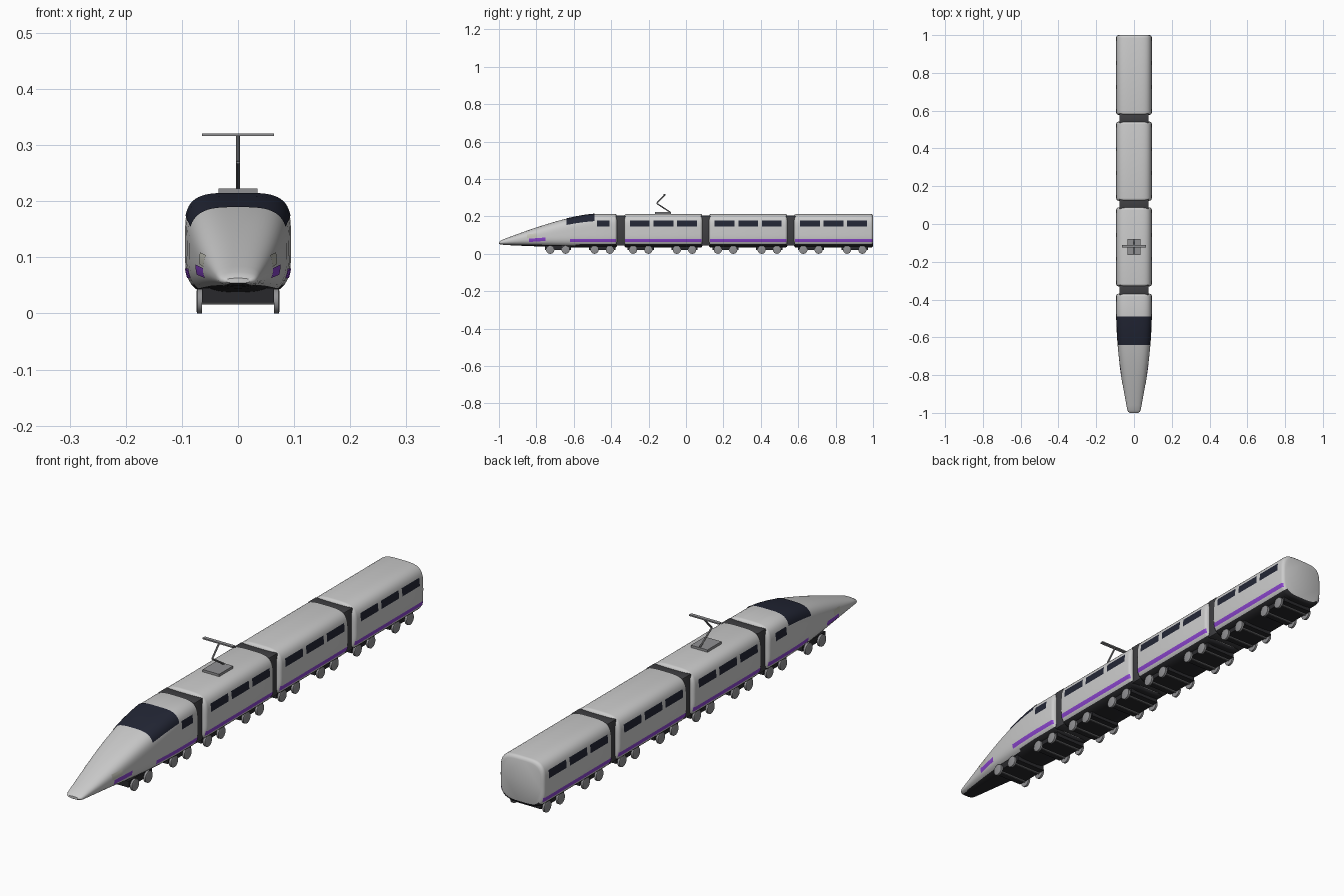
import bpy, bmesh, math
from mathutils import Vector

if "Cube" in bpy.data.objects:
    bpy.data.objects.remove(bpy.data.objects["Cube"])


def mat(name, r, g, b):
    m = bpy.data.materials.new(name)
    m.diffuse_color = (r, g, b, 1)
    m.use_nodes = True
    m.node_tree.nodes["Principled BSDF"].inputs["Base Color"].default_value = m.diffuse_color
    return m


WHITE = mat("white", .72, .72, .74)
DARK = mat("dark", .022, .022, .025)
GLASS = mat("glass", .016, .019, .035)
PURPLE = mat("purple", .26, .06, .62)
RUBBER = mat("rubber", .05, .05, .055)
STEEL = mat("steel", .28, .28, .29)
LAMP = mat("lamp", .55, .55, .48)


def finish(name, bm, mats, angle=35, normals=True):
    if normals:
        bmesh.ops.recalc_face_normals(bm, faces=bm.faces)
    me = bpy.data.meshes.new(name)
    bm.to_mesh(me)
    bm.free()
    for m in mats:
        me.materials.append(m)
    ob = bpy.data.objects.new(name, me)
    bpy.context.collection.objects.link(ob)
    bpy.ops.object.select_all(action='DESELECT')
    ob.select_set(True)
    bpy.context.view_layer.objects.active = ob
    bpy.ops.object.shade_smooth_by_angle(angle=math.radians(angle))
    return ob


# Section tables: y, half width, bottom z, top z, superellipse power
def section(table, y):
    for a, b in zip(table, table[1:]):
        if y <= b[0]:
            t = max(0, (y - a[0]) / (b[0] - a[0]))
            return [p + (q - p) * t for p, q in zip(a[1:], b[1:])]
    return table[-1][1:]


def ring_point(table, y, ang, grow=0):
    w, lo, hi, n = section(table, y)
    c, s = math.cos(ang), math.sin(ang)
    r = (abs(c) ** n + abs(s) ** n) ** (-1 / n)
    return Vector(((w + grow) * c * r, y, (lo + hi) / 2 + ((hi - lo) / 2 + grow) * s * r))


def side_point(table, y, z, side, grow=.0012):
    w, lo, hi, n = section(table, y)
    f = min(.98, abs((z - (lo + hi) / 2) / ((hi - lo) / 2)))
    return Vector((side * (w * (1 - f ** n) ** (1 / n) + grow), y, z))


def skin(bm, rows, closed=False):
    vs = [[bm.verts.new(p) for p in row] for row in rows]
    k = len(vs[0])
    for a, b in zip(vs, vs[1:]):
        for i in range(k if closed else k - 1):
            j = (i + 1) % k
            bm.faces.new((a[i], a[j], b[j], b[i]))
    return vs


SEG = 64


def shell(name, table):
    bm = bmesh.new()
    ys = [r[0] for r in table]
    vs = skin(bm, [[ring_point(table, y, 2 * math.pi * (i + .5) / SEG) for i in range(SEG)] for y in ys], True)
    for row in (vs[0], vs[-1]):
        bm.faces.new(row)
    for f in bm.faces:  # dark lower skirt
        c = f.calc_center_median()
        w, lo, hi, n = section(table, c.y)
        if len(f.verts) == 4 and (c.z - lo) / (hi - lo) < .09:
            f.material_index = 1
    return finish(name, bm, [WHITE, DARK], 40)


def side_panels(name, table, y0, y1, z0, z1, m, slope=0):
    bm = bmesh.new()
    ys = sorted({y0, y1} | {r[0] for r in table if y0 < r[0] < y1})
    for s in (-1, 1):
        rows = []
        for y in ys:
            d = slope * (y - y0)
            rows.append([side_point(table, y, z0 + d + (z1 - z0) * k / 4, s) for k in range(5)])
        skin(bm, rows if s > 0 else rows[::-1])
    bm.normal_update()
    for f in bm.faces:
        if f.normal.x * f.calc_center_median().x < 0:
            f.normal_flip()
    return finish(name, bm, [m], normals=False)


def box(name, lo, hi, m, bevel=0):
    bm = bmesh.new()
    bmesh.ops.create_cube(bm, size=1)
    for v in bm.verts:
        v.co = Vector([(a + b) / 2 + c * (b - a) for a, b, c in zip(lo, hi, v.co)])
    if bevel:
        bmesh.ops.bevel(bm, geom=bm.edges[:], offset=bevel, segments=2, profile=.5, affect='EDGES')
    return finish(name, bm, [m])


def rod(name, a, b, r, m):
    a, b = Vector(a), Vector(b)
    bm = bmesh.new()
    bmesh.ops.create_cone(bm, cap_ends=True, segments=10, radius1=r, radius2=r, depth=(b - a).length)
    ob = finish(name, bm, [m])
    ob.rotation_euler = (b - a).to_track_quat('Z', 'Y').to_euler()
    ob.location = (a + b) / 2


def bogie(y):
    box("bogie_frame", (-.064, y - .07, .02), (.064, y + .07, .045), DARK)
    for wy in (y - .041, y + .041):
        rod("axle", (-.064, wy, .022), (.064, wy, .022), .006, STEEL)
        for s in (-1, 1):
            rod_wheel(s, wy)


def rod_wheel(s, y):
    bm = bmesh.new()
    prof = [(0, .064), (.022, .064), (.022, .0725), (.018, .074), (0, .074)]
    rows = [[(s * x, y + r * math.cos(a), .022 + r * math.sin(a))
             for a in [2 * math.pi * i / 24 for i in range(24)]] for r, x in prof]
    skin(bm, rows, True)
    bmesh.ops.remove_doubles(bm, verts=bm.verts, dist=1e-5)
    finish("wheel", bm, [STEEL])


W, LO, HI, N = .0945, .033, .214, 4


def end_rows(y, d):
    rows = [(y, W - .012, LO + .010, HI - .012, N), (y + d * .003, W - .005, LO + .004, HI - .005, N),
            (y + d * .008, W - .001, LO + .001, HI - .001, N), (y + d * .014, W, LO, HI, N)]
    return rows if d > 0 else rows[::-1]


# Passenger cars
for y0, y1 in ((-.330, .088), (.123, .542), (.578, 1.0)):
    table = end_rows(y0, 1) + end_rows(y1, -1)
    mid = (y0 + y1) / 2
    shell("passenger_car", table)
    side_panels("car_stripe", table, y0 + .004, y1 - .004, .063, .080, PURPLE)
    for k in (-1, 0, 1):
        c = mid + k * .126
        side_panels("car_window", table, c - .053, c + .053, .146, .177, GLASS)
    for d in (-.121, .113):
        bogie(mid + d)

# Leading car with long tapered nose
nose = [(-1.0, .022, .054, .063, 2.4), (-.995, .030, .051, .068, 2.4), (-.985, .035, .049, .074, 2.4),
        (-.96, .040, .047, .084, 2.4), (-.90, .051, .044, .106, 2.5), (-.85, .060, .042, .124, 2.6),
        (-.80, .068, .040, .141, 2.8), (-.75, .075, .038, .157, 3), (-.70, .081, .036, .172, 3.2),
        (-.64, .087, .034, .188, 3.4), (-.59, .0905, .033, .199, 3.6), (-.54, .093, .033, .208, 3.8),
        (-.49, .0945, .033, .2135, 4)] + end_rows(-.369, -1)
shell("leading_car", nose)
side_panels("leading_stripe", nose, -.62, -.373, .063, .080, PURPLE)
side_panels("nose_stripe", nose, -.84, -.75, .063, .081, PURPLE, .07)
side_panels("headlight", nose, -.85, -.80, .083, .104, LAMP, .1)
side_panels("leading_window", nose, -.476, -.41, .146, .177, GLASS)
bogie(-.685)
bogie(-.448)

# Wraparound windscreen
bm = bmesh.new()
a0 = math.radians(30)
skin(bm, [[ring_point(nose, y, a0 + (math.pi - 2 * a0) * i / 40, .0015) for i in range(41)]
          for y in (-.64, -.59, -.54, -.49)])
bm.normal_update()
for f in bm.faces:
    if f.normal.z < 0:
        f.normal_flip()
finish("windscreen", bm, [GLASS], normals=False)

# Gangways between cars
for y in (-.3495, .1055, .560):
    box("gangway", (-.078, y - .026, .045), (.078, y + .026, .204), RUBBER, .003)

# Pantograph
box("pantograph_base", (-.035, -.165, .210), (.035, -.080, .223), STEEL)
rod("pantograph_lower_arm", (0, -.085, .223), (0, -.157, .270), .0035, STEEL)
rod("pantograph_upper_arm", (0, -.157, .270), (0, -.112, .317), .0035, STEEL)
box("pantograph_head", (-.064, -.124, .316), (.064, -.110, .321), STEEL)
